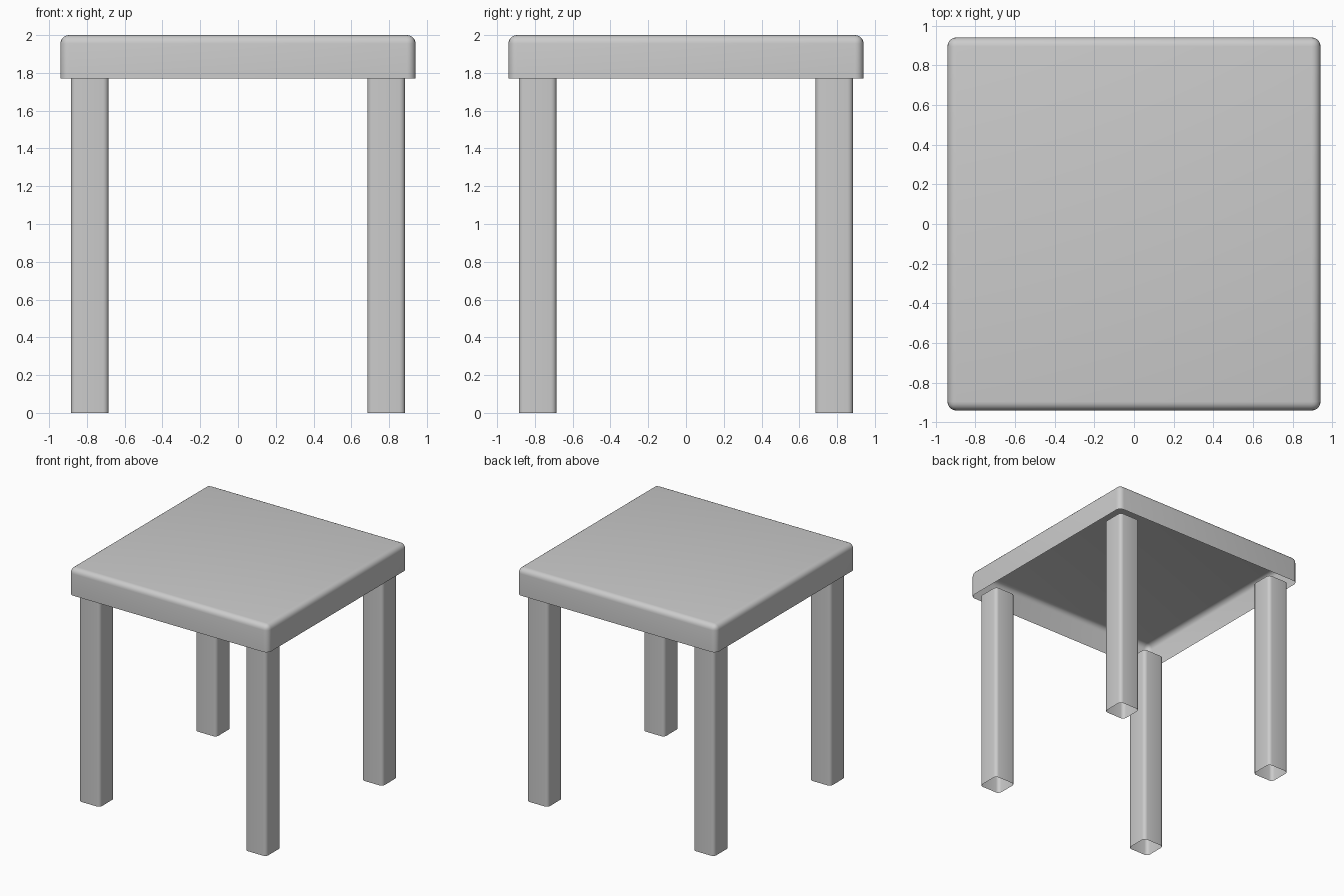
import bpy
import bmesh
import math
from mathutils import Matrix, Vector

# Remove the default cube
default = bpy.data.objects.get("Cube")
if default:
    bpy.data.objects.remove(default, do_unlink=True)

# Single flat colour
grey = bpy.data.materials.new("light_grey")
grey.use_nodes = True
colour = (0.6, 0.6, 0.6, 1.0)
grey.diffuse_color = colour
for node in grey.node_tree.nodes:
    if node.type == "BSDF_PRINCIPLED":
        node.inputs["Base Color"].default_value = colour


def rounded_shell(name, size, centre, radius, segments, round_top):
    """Thin box shell with rounded corners, open underneath.
    The top is either rounded over or left open."""
    bm = bmesh.new()
    bmesh.ops.create_cube(bm, size=1, matrix=Matrix.Diagonal((*size, 1)))
    edges = []
    for e in bm.edges:
        a, b = (v.co.z for v in e.verts)
        if a * b < 0 or (round_top and a > 0 and b > 0):
            edges.append(e)
    bmesh.ops.bevel(bm, geom=edges, offset=radius, offset_type="OFFSET",
                    segments=segments, profile=0.5, affect="EDGES")
    bm.normal_update()
    caps = [f for f in bm.faces
            if f.normal.z < -0.9 or (not round_top and f.normal.z > 0.9)]
    bmesh.ops.delete(bm, geom=caps, context="FACES")

    mesh = bpy.data.meshes.new(name)
    bm.to_mesh(mesh)
    bm.free()
    mesh.materials.append(grey)
    obj = bpy.data.objects.new(name, mesh)
    obj.location = Vector(centre)
    bpy.context.collection.objects.link(obj)

    bpy.ops.object.select_all(action="DESELECT")
    obj.select_set(True)
    bpy.context.view_layer.objects.active = obj
    bpy.ops.object.shade_smooth_by_angle(angle=math.radians(40))
    return obj


# Main measurements
top_width = 1.88
leg_height = 1.77
leg_width = 0.2
leg_offset = 0.785
top_height = 2 - leg_height

# Hollow table top
rounded_shell("table_top", (top_width, top_width, top_height),
              (0, 0, leg_height + top_height / 2), 0.045, 5, True)

# Four open tubular legs
for y_name, y in (("front", -1), ("back", 1)):
    for x_name, x in (("right", -1), ("left", 1)):
        rounded_shell(f"{y_name}_{x_name}_leg",
                      (leg_width, leg_width, leg_height),
                      (x * leg_offset, y * leg_offset, leg_height / 2),
                      0.03, 4, False)
